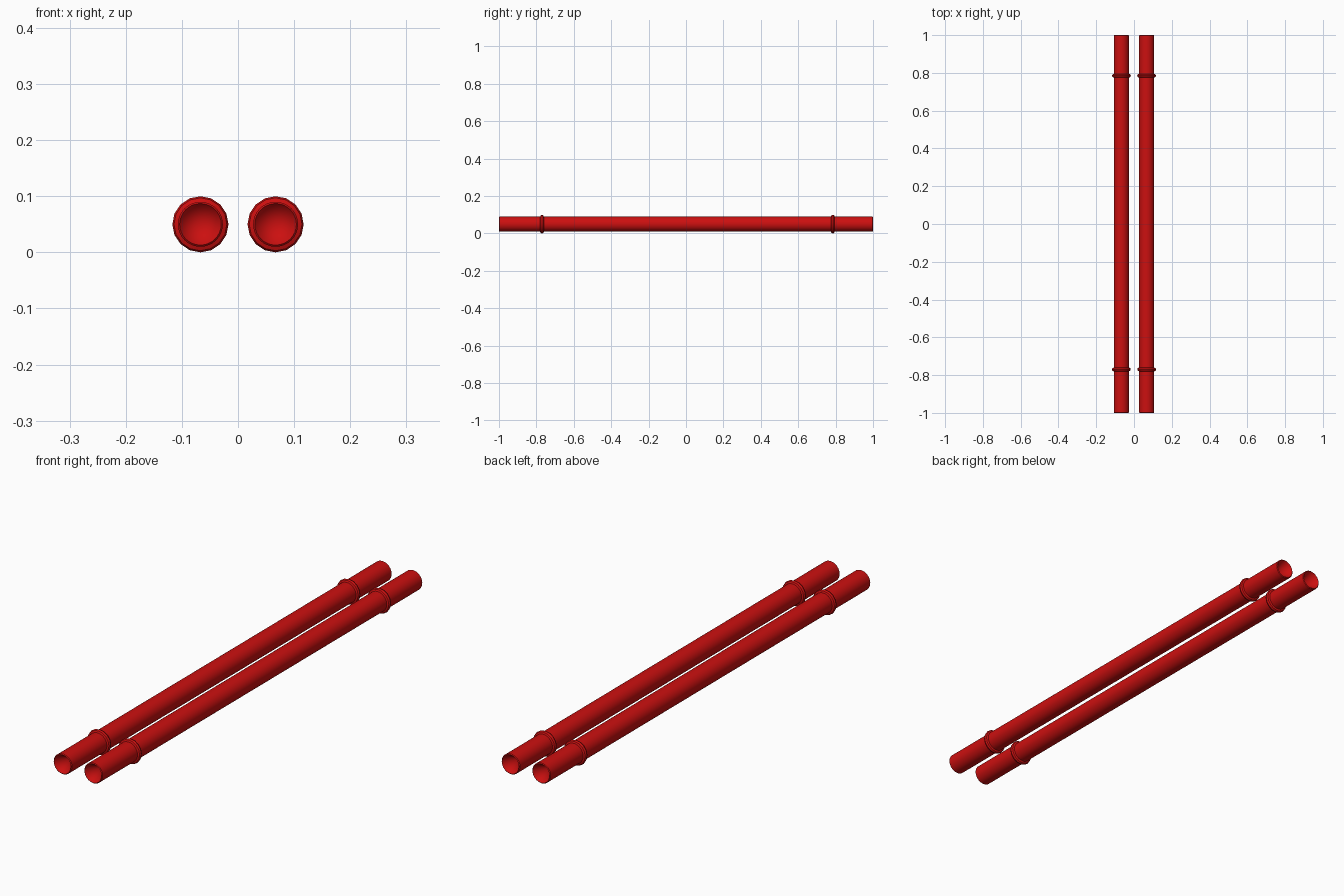
import bpy
import math

cube = bpy.data.objects.get("Cube")
if cube:
    bpy.data.objects.remove(cube)

SPACING = 0.067      # sideways offset of each rod
HEIGHT = 0.05        # height of the rod axis
RADIUS = 0.04

red = bpy.data.materials.new("deep_red")
red.use_nodes = True
red.diffuse_color = (0.6, 0.005, 0.005, 1)
red.node_tree.nodes["Principled BSDF"].inputs["Base Color"].default_value = red.diffuse_color


def lathe(name, profile, x, sides, closed=False):
    """Spin a (radius, y) profile about the rod axis."""
    verts, rings, faces = [], [], []
    for r, y in profile:
        count = 1 if r == 0 else sides
        rings.append([len(verts) + i for i in range(count)])
        for i in range(count):
            a = math.tau * i / sides
            verts.append((r * math.cos(a), y, r * math.sin(a)))
    pairs = list(zip(rings, rings[1:]))
    if closed:
        pairs.append((rings[-1], rings[0]))
    for a, b in pairs:
        for i in range(sides):
            j = (i + 1) % sides
            face = [a[i % len(a)], a[j % len(a)], b[j % len(b)], b[i % len(b)]]
            faces.append(list(dict.fromkeys(face)))
    mesh = bpy.data.meshes.new(name)
    mesh.from_pydata(verts, [], faces)
    mesh.materials.append(red)
    obj = bpy.data.objects.new(name, mesh)
    obj.location = (x, 0, HEIGHT)
    bpy.context.collection.objects.link(obj)
    bpy.ops.object.select_all(action="DESELECT")
    obj.select_set(True)
    bpy.context.view_layer.objects.active = obj
    bpy.ops.object.mode_set(mode="EDIT")
    bpy.ops.mesh.select_all(action="SELECT")
    bpy.ops.mesh.normals_make_consistent(inside=False)
    bpy.ops.object.mode_set(mode="OBJECT")
    bpy.ops.object.shade_smooth_by_angle(angle=math.radians(35))
    return obj


# Rod with a conical hollow in each end
rod_profile = [(0, -0.95), (0.037, -1), (RADIUS, -0.997),
               (RADIUS, 0.997), (0.037, 1), (0, 0.95)]

for side, x in (("left", SPACING), ("right", -SPACING)):
    lathe(side + "_rod", rod_profile, x, 32)
    # Rounded collars near both ends
    for end, y in (("front", -0.77), ("back", 0.785)):
        collar = [(RADIUS + 0.01 * math.cos(math.tau * k / 8),
                   y + 0.01 * math.sin(math.tau * k / 8)) for k in range(8)]
        lathe(side + "_" + end + "_collar", collar, x, 16, closed=True)
